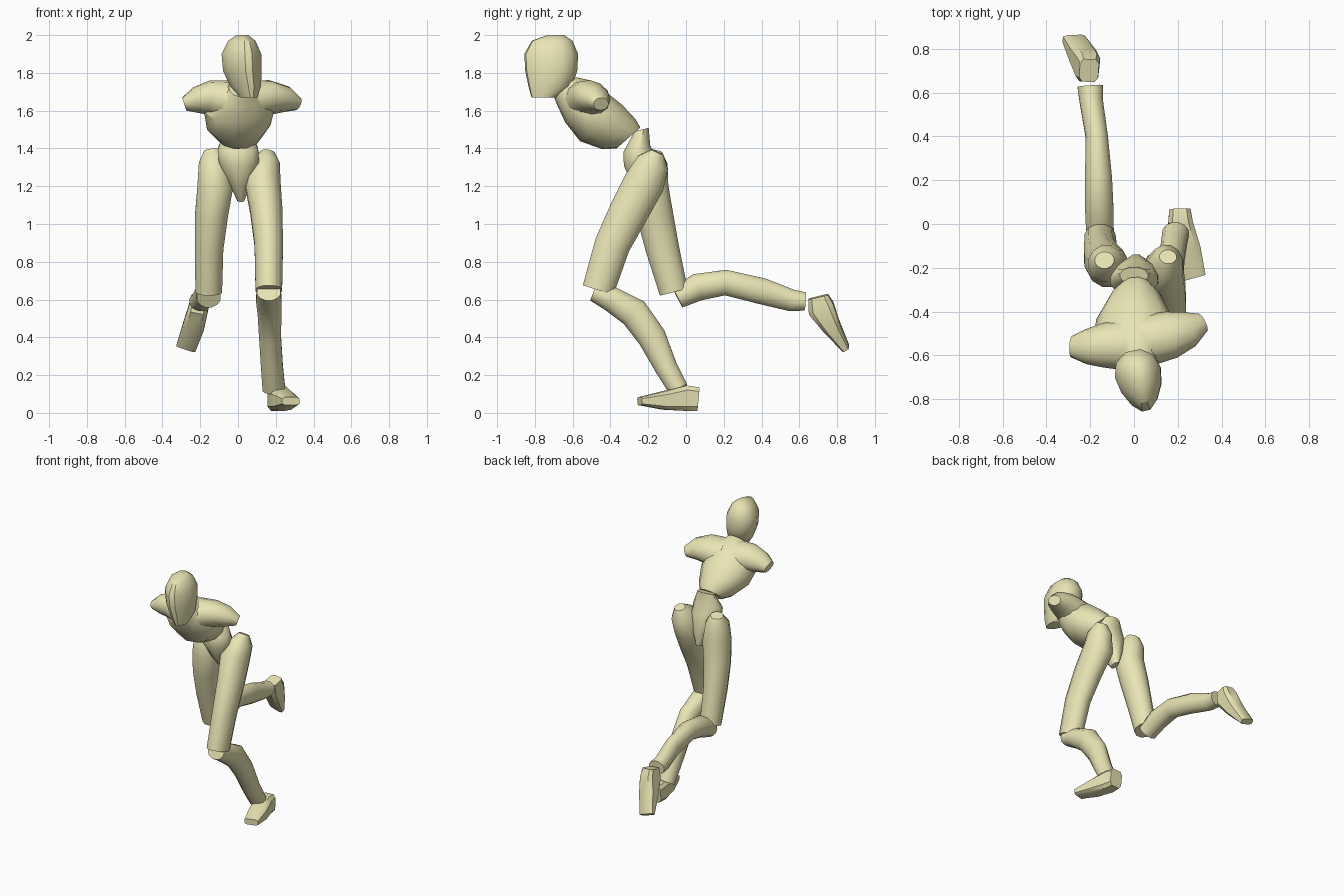
import bpy, bmesh, math
from mathutils import Vector


def loft(name, rings, side=(1, 0, 0), axis=None, n=12, power=1.0, taper=0.0, angle=40):
    """Skin rings (x, y, z, half width, half depth) laid square to their path."""
    pts = [Vector(r[:3]) for r in rings]
    bm = bmesh.new()
    loops = []
    for i, r in enumerate(rings):
        t = Vector(axis) if axis else pts[min(i + 1, len(pts) - 1)] - pts[max(i - 1, 0)]
        t.normalize()
        u = Vector(side)
        u = (u - t * u.dot(t)).normalized()
        v = t.cross(u)
        loop = []
        for k in range(n):
            a = 2 * math.pi * (k + 0.5) / n
            c = math.copysign(abs(math.cos(a)) ** power, math.cos(a))
            s = math.copysign(abs(math.sin(a)) ** power, math.sin(a))
            loop.append(bm.verts.new(pts[i] + u * c * r[3] * (1 - taper * s) + v * s * r[4]))
        loops.append(loop)
    for a, b in zip(loops, loops[1:]):
        for k in range(n):
            bm.faces.new((a[k], a[(k + 1) % n], b[(k + 1) % n], b[k]))
    bm.faces.new(loops[0])
    bm.faces.new(loops[-1])
    bmesh.ops.recalc_face_normals(bm, faces=bm.faces)
    me = bpy.data.meshes.new(name)
    bm.to_mesh(me)
    bm.free()
    ob = bpy.data.objects.new(name, me)
    bpy.context.collection.objects.link(ob)
    me.materials.append(skin)
    bpy.ops.object.select_all(action='DESELECT')
    ob.select_set(True)
    bpy.context.view_layer.objects.active = ob
    bpy.ops.object.shade_smooth_by_angle(angle=math.radians(angle))
    return ob


skin = bpy.data.materials.new("pale_yellow")
skin.diffuse_color = (0.82, 0.78, 0.46, 1)

# head: egg narrowing to the face, turned slightly to the left
loft("head", [
    (0.025, -0.69, 2.0, 0.03, 0.045),
    (0.025, -0.71, 1.97, 0.07, 0.11),
    (0.025, -0.715, 1.90, 0.103, 0.145),
    (0.03, -0.715, 1.81, 0.10, 0.14),
    (0.045, -0.72, 1.73, 0.08, 0.118),
    (0.06, -0.755, 1.67, 0.045, 0.065)],
    side=(1, 0.22, 0), axis=(0, 0, -1), taper=0.28)

# torso leaning forward, with the right shoulder ahead of the left
loft("torso", [
    (0.02, -0.64, 1.725, 0.07, 0.08),
    (0.01, -0.595, 1.69, 0.12, 0.11),
    (0.005, -0.54, 1.625, 0.195, 0.132),
    (0.0, -0.45, 1.535, 0.175, 0.148),
    (0.005, -0.355, 1.475, 0.125, 0.12),
    (0.01, -0.305, 1.455, 0.08, 0.085)],
    side=(1, 0.15, 0), axis=(0, 0.66, -0.75))

# shoulder stumps
for name, rings in (
    ("left_shoulder", [(0.06, -0.53, 1.65, 0.12, 0.11), (0.17, -0.505, 1.67, 0.11, 0.09),
                       (0.25, -0.48, 1.66, 0.085, 0.07), (0.315, -0.45, 1.635, 0.045, 0.035)]),
    ("right_shoulder", [(-0.04, -0.55, 1.65, 0.12, 0.11), (-0.15, -0.555, 1.67, 0.10, 0.09),
                        (-0.22, -0.56, 1.655, 0.08, 0.07), (-0.285, -0.56, 1.635, 0.05, 0.035)])):
    loft(name, rings, side=(0, 1, -0.3))

# waist and pelvis wedge
loft("pelvis", [
    (0.0, -0.235, 1.50, 0.065, 0.04),
    (0.0, -0.26, 1.40, 0.11, 0.075),
    (0.005, -0.245, 1.33, 0.11, 0.09),
    (0.01, -0.21, 1.22, 0.06, 0.075),
    (0.015, -0.18, 1.125, 0.02, 0.035)], axis=(0, 0.25, -1))

# forward left leg
loft("left_thigh", [
    (0.155, -0.15, 1.38, 0.04, 0.035),
    (0.15, -0.175, 1.325, 0.075, 0.09),
    (0.13, -0.22, 1.22, 0.098, 0.112),
    (0.15, -0.30, 1.07, 0.088, 0.108),
    (0.163, -0.39, 0.89, 0.078, 0.098),
    (0.163, -0.465, 0.65, 0.073, 0.088)])
loft("left_shin", [
    (0.163, -0.49, 0.64, 0.065, 0.05),
    (0.163, -0.40, 0.605, 0.07, 0.068),
    (0.167, -0.275, 0.53, 0.065, 0.083),
    (0.17, -0.18, 0.40, 0.06, 0.078),
    (0.18, -0.105, 0.24, 0.06, 0.062),
    (0.19, -0.04, 0.125, 0.062, 0.055)])
loft("left_foot", [
    (0.21, 0.065, 0.072, 0.05, 0.065),
    (0.212, 0.0, 0.078, 0.06, 0.07),
    (0.245, -0.12, 0.065, 0.063, 0.05),
    (0.28, -0.245, 0.062, 0.05, 0.022)],
    side=(1, 0.3, 0), n=8, power=0.5, angle=35)

# trailing right leg
loft("right_thigh", [
    (-0.135, -0.165, 1.39, 0.045, 0.04),
    (-0.13, -0.18, 1.33, 0.08, 0.085),
    (-0.12, -0.19, 1.20, 0.098, 0.10),
    (-0.14, -0.165, 1.05, 0.09, 0.10),
    (-0.153, -0.125, 0.87, 0.078, 0.092),
    (-0.155, -0.065, 0.64, 0.073, 0.078)])
loft("right_shin", [
    (-0.155, -0.045, 0.61, 0.065, 0.06),
    (-0.158, 0.06, 0.665, 0.067, 0.075),
    (-0.162, 0.21, 0.69, 0.064, 0.07),
    (-0.17, 0.40, 0.645, 0.052, 0.072),
    (-0.195, 0.56, 0.595, 0.055, 0.06),
    (-0.20, 0.63, 0.59, 0.06, 0.05)])
loft("right_foot", [
    (-0.205, 0.70, 0.615, 0.045, 0.055),
    (-0.21, 0.715, 0.555, 0.055, 0.073),
    (-0.235, 0.77, 0.46, 0.06, 0.05),
    (-0.275, 0.845, 0.345, 0.055, 0.022)],
    side=(1, 0, -0.25), n=8, power=0.5, angle=35)
